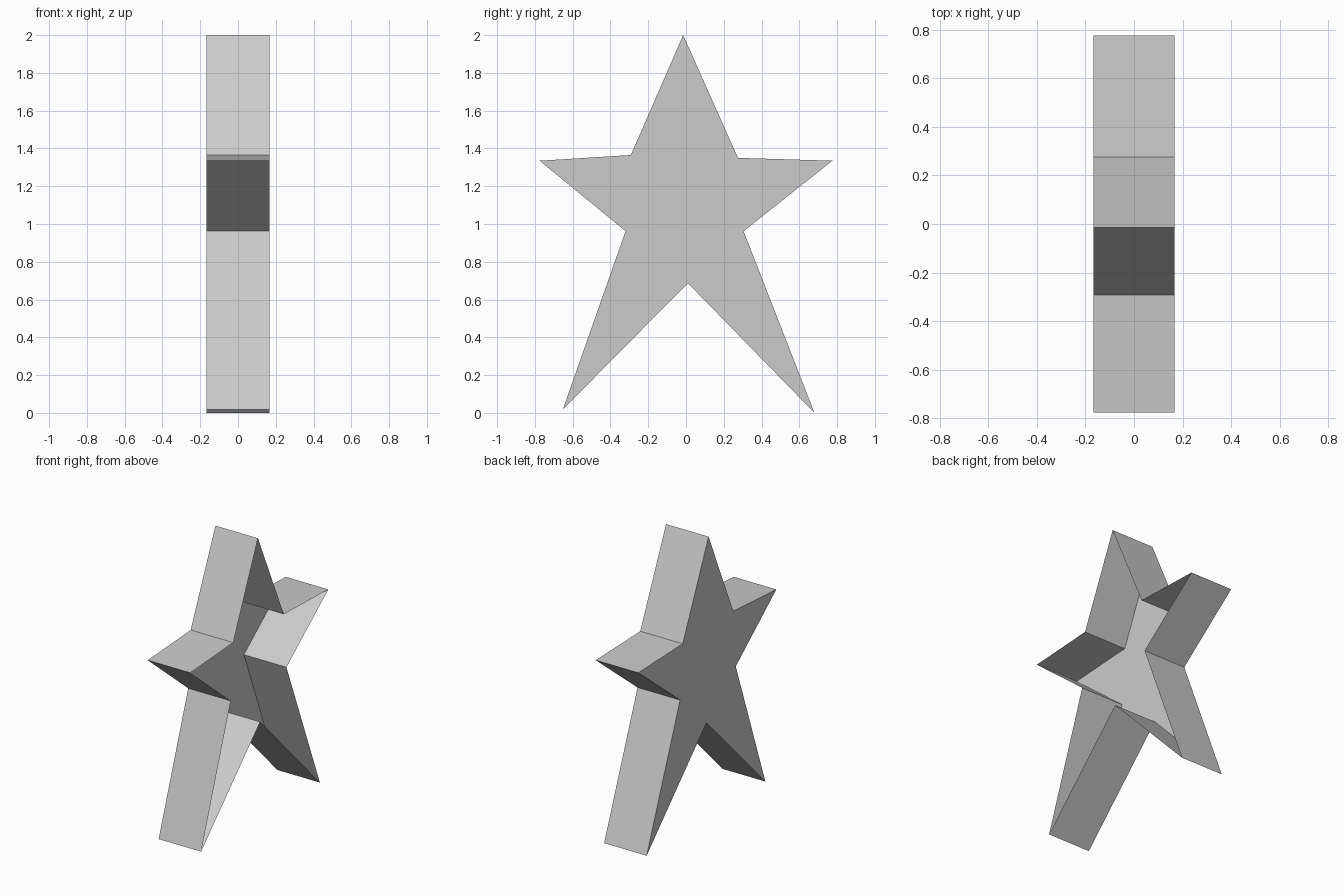
import bpy
import bmesh

cube = bpy.data.objects.get("Cube")
if cube:
    bpy.data.objects.remove(cube, do_unlink=True)

# Plain grey material
grey = bpy.data.materials.new("light_grey")
grey.use_nodes = True
colour = (0.6, 0.6, 0.6, 1.0)
grey.diffuse_color = colour
grey.node_tree.nodes["Principled BSDF"].inputs["Base Color"].default_value = colour

# Hand-cut star outline in the (y, z) plane, clockwise from the top tip
OUTLINE = [
    (-0.015, 2.0), (0.275, 1.35), (0.775, 1.335), (0.305, 0.962),
    (0.68, 0.0), (0.01, 0.687), (-0.652, 0.018), (-0.32, 0.962),
    (-0.775, 1.335), (-0.292, 1.365),
]
X_CLOSED, X_OPEN = -0.167, 0.167

# Star shell: one flat cap with a straight rim, open on the +x side
bm = bmesh.new()
base = [bm.verts.new((X_CLOSED, y, z)) for y, z in OUTLINE]
rim = [bm.verts.new((X_OPEN, y, z)) for y, z in OUTLINE]
bm.faces.new(base)
for i in range(len(base)):
    j = (i + 1) % len(base)
    bm.faces.new((base[j], base[i], rim[i], rim[j]))

# Turn the shell so that the cap faces outward
bm.normal_update()
bm.faces.ensure_lookup_table()
if bm.faces[0].normal.x > 0:
    bmesh.ops.reverse_faces(bm, faces=bm.faces[:])

mesh = bpy.data.meshes.new("star_shell")
bm.to_mesh(mesh)
bm.free()
mesh.materials.append(grey)
star = bpy.data.objects.new("star_shell", mesh)
bpy.context.collection.objects.link(star)
